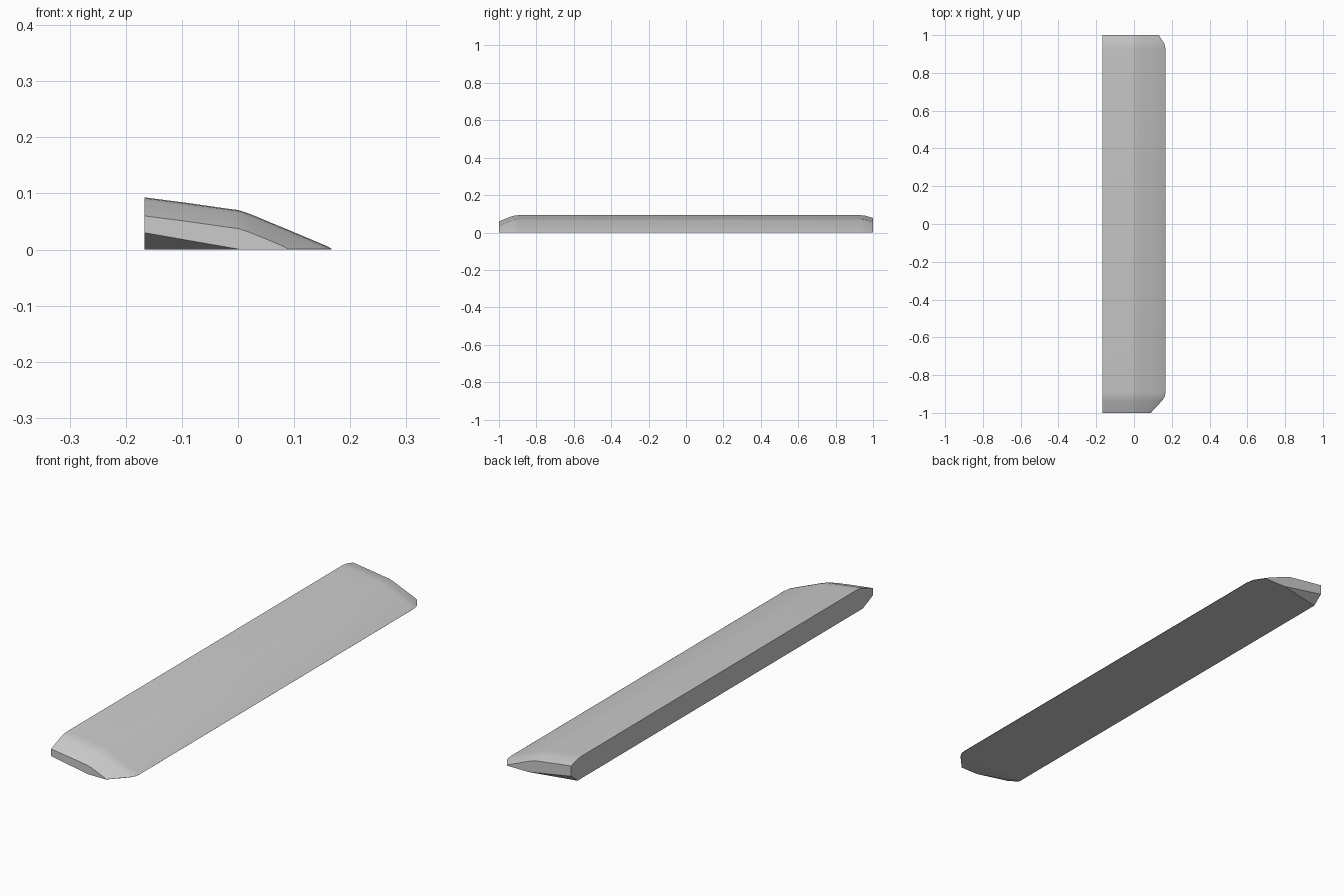
import bpy, bmesh, math

if "Cube" in bpy.data.objects:
    bpy.data.objects.remove(bpy.data.objects["Cube"])

BACK = -0.167
# upper profile (x, z) of the wedge, from the tall back edge to the thin tip
TOP = [(BACK, 0.093), (-0.09, 0.083), (-0.02, 0.073), (0.0, 0.0705), (0.02, 0.064), (0.09, 0.034)]
TIP = 0.167
SLOPE = 0.42

# stations along the length: y, lowering of the top, undercut height, undercut reach
STATIONS = [
    (-1.0, 0.033, 0.03, 0.005),
    (-0.934, 0.007, 0, BACK),
    (-0.912, 0.0015, 0, BACK),
    (-0.89, 0, 0, BACK),
    (0.92, 0, 0, BACK),
    (0.94, 0.001, 0, BACK),
    (0.957, 0.003, 0, BACK),
    (1.0, 0.015, 0.035, 0.03),
]


def section(bm, y, drop, under, reach):
    tip = TIP - drop / SLOPE
    pts = [(BACK, under)]
    for x, z in TOP[:-1]:
        pts.append((x, z - drop))
    # front slope runs down to the shrunken tip
    x0, z0 = pts[-1]
    pts.append(((x0 + tip) / 2, (z0 + 0.003) / 2))
    pts += [(tip - 0.006, 0.005), (tip, 0.001), (tip - 0.001, 0), (reach, 0)]
    return [bm.verts.new((x, y, z)) for x, z in pts]


# wedge bar lofted through the stations
bm = bmesh.new()
rings = [section(bm, *s) for s in STATIONS]
n = len(rings[0])
for a, b in zip(rings, rings[1:]):
    for i in range(n):
        j = (i + 1) % n
        bm.faces.new((a[i], a[j], b[j], b[i]))
bm.faces.new(rings[0][::-1])
bm.faces.new(rings[-1])
bmesh.ops.remove_doubles(bm, verts=bm.verts, dist=0.0003)
bmesh.ops.recalc_face_normals(bm, faces=bm.faces)

mesh = bpy.data.meshes.new("wedge_bar")
bm.to_mesh(mesh)
bm.free()
bar = bpy.data.objects.new("wedge_bar", mesh)
bpy.context.collection.objects.link(bar)
bpy.context.view_layer.objects.active = bar
bar.select_set(True)
bpy.ops.object.shade_smooth_by_angle(angle=math.radians(30))
